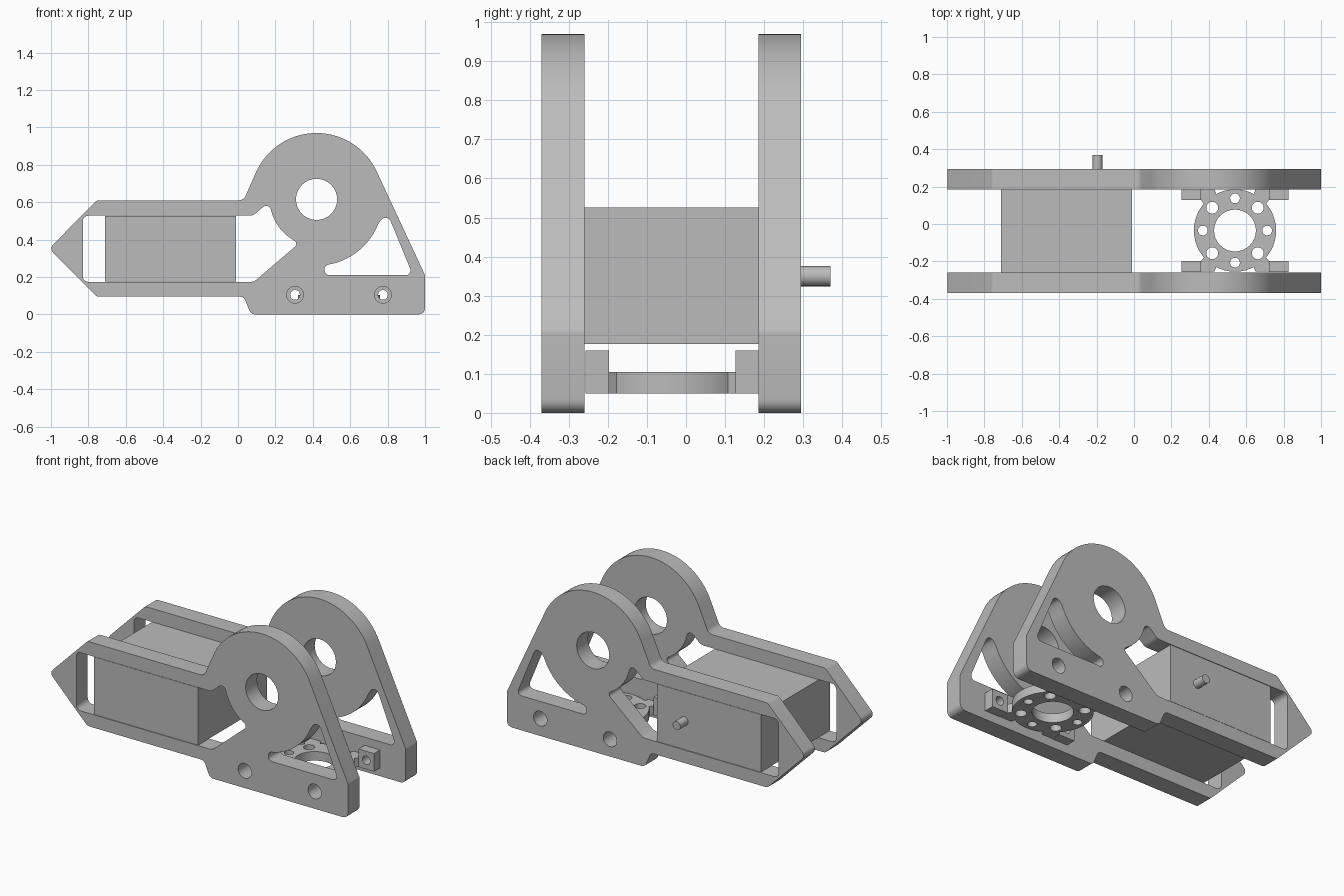
import bpy, bmesh
from math import sin, cos, tan, radians, pi
from mathutils import Vector

cube = bpy.data.objects.get("Cube")
if cube:
    bpy.data.objects.remove(cube, do_unlink=True)

grey = bpy.data.materials.new("plain grey")
grey.use_nodes = True
grey.diffuse_color = (0.5, 0.5, 0.5, 1)
grey.node_tree.nodes["Principled BSDF"].inputs["Base Color"].default_value = (0.5, 0.5, 0.5, 1)


def arc(cx, cy, r, start, end, n=16):
    """Points along an arc, angles in degrees."""
    angles = [radians(start + (end - start) * i / n) for i in range(n + 1)]
    return [(cx + r * cos(a), cy + r * sin(a)) for a in angles]


def circle(cx, cy, r, n=32):
    return arc(cx, cy, r, 0, 360, n)[:-1]


def rounded(points, steps=5):
    """Closed outline; a third value on a point is its fillet radius."""
    out = []
    for i, p in enumerate(points):
        here = Vector(p[:2])
        if len(p) < 3:
            out.append(here)
            continue
        a = (Vector(points[i - 1][:2]) - here).normalized()
        b = (Vector(points[(i + 1) % len(points)][:2]) - here).normalized()
        half = a.angle(b) / 2
        centre = here + (a + b).normalized() * p[2] / sin(half)
        t = p[2] / tan(half)
        first, last = here + a * t - centre, here + b * t - centre
        sweep = first.angle(last)
        for k in range(steps + 1):
            f = k / steps
            out.append(centre + (first * sin((1 - f) * sweep) + last * sin(f * sweep)) / sin(sweep))
    return out


def extrude(name, loops, low, high, upright=True):
    """Outline with holes, extruded along y (upright) or along z."""
    curve = bpy.data.curves.new(name, "CURVE")
    curve.dimensions = "2D"
    curve.fill_mode = "BOTH"
    curve.extrude = (high - low) / 2
    for loop in loops:
        spline = curve.splines.new("POLY")
        spline.points.add(len(loop) - 1)
        for point, co in zip(spline.points, loop):
            point.co = (co[0], co[1], 0, 1)
        spline.use_cyclic_u = True
    helper = bpy.data.objects.new(name + " curve", curve)
    bpy.context.collection.objects.link(helper)
    graph = bpy.context.evaluated_depsgraph_get()
    mesh = bpy.data.meshes.new_from_object(helper.evaluated_get(graph))
    bpy.data.objects.remove(helper, do_unlink=True)

    bm = bmesh.new()
    bm.from_mesh(mesh)
    bmesh.ops.remove_doubles(bm, verts=bm.verts, dist=0.0001)
    middle = (low + high) / 2
    for v in bm.verts:
        x, y, z = v.co
        v.co = (x, z + middle, y) if upright else (x, y, z + middle)
    bmesh.ops.recalc_face_normals(bm, faces=bm.faces)
    bm.to_mesh(mesh)
    bm.free()
    mesh.materials.clear()
    mesh.materials.append(grey)
    obj = bpy.data.objects.new(name, mesh)
    bpy.context.collection.objects.link(obj)
    bpy.ops.object.select_all(action="DESELECT")
    obj.select_set(True)
    bpy.context.view_layer.objects.active = obj
    bpy.ops.object.shade_smooth_by_angle(angle=radians(30))
    return obj


# Side plates: arrow-shaped arm, round bearing head, wide foot
HX, HZ = 0.42, 0.615
SCREWS = (0.305, 0.775)
SCREW_Z = 0.105
outline = rounded(
    [(-1.01, 0.352, 0.03), (-0.755, 0.61, 0.03), (0.03, 0.61, 0.04)]
    + arc(HX, HZ, 0.355, 157, 23, 28)
    + [(1, 0.21, 0.03), (1, 0, 0.035), (0.07, 0, 0.035),
       (0.03, 0.095, 0.03), (-0.755, 0.095, 0.03)])
motor_window = rounded(
    [(-0.83, 0.174, 0.03), (-0.83, 0.528, 0.03), (0.08, 0.528, 0.05), (0.165, 0.60, 0.025)]
    + arc(HX, HZ, 0.25, 198, 238, 8)
    + [(0.325, 0.38, 0.02), (0.085, 0.174, 0.05)])
foot_window = rounded(
    [(0.795, 0.55, 0.03)]
    + arc(HX, HZ, 0.355, -22, -75, 12)
    + [(0.462, 0.262, 0.025), (0.465, 0.21, 0.025), (0.935, 0.21, 0.025)])
plate_loops = [outline, motor_window, foot_window, circle(HX, HZ, 0.11)]
plate_loops += [circle(x, SCREW_Z, 0.045, 24) for x in SCREWS]
extrude("front_side_plate", plate_loops, -0.37, -0.26)
extrude("back_side_plate", plate_loops, 0.185, 0.295)

# Motor block held in the windows, with its output shaft
block = [(-0.71, 0.176), (-0.01, 0.176), (-0.01, 0.526), (-0.71, 0.526)]
extrude("motor_body", [block], -0.369, 0.294)
extrude("motor_shaft", [circle(-0.195, 0.35, 0.026, 20)], 0.29, 0.37)

# Mounting ring with eight bolt holes
RX, RY = 0.54, -0.035
ring_loops = [circle(RX, RY, 0.22, 48), circle(RX, RY, 0.112)]
for i in range(8):
    a = i * pi / 4
    ring_loops.append(circle(RX + 0.172 * cos(a), RY + 0.172 * sin(a),
                             0.032 if i % 2 else 0.026, 20))
extrude("mounting_ring", ring_loops, 0.05, 0.105, upright=False)

# Four lugs joining the ring to the plates: flat web plus drilled upright
web = [(-0.285, 0.162), (-0.18, 0.162), (-0.165, 0.14), (-0.157, 0.153),
       (-0.13, 0.176), (-0.10, 0.195), (-0.11, 0.22), (-0.285, 0.22)]
for sx, side in ((-1, "right"), (1, "left")):
    x = SCREWS[0] if sx < 0 else SCREWS[1]
    upright = [(x - 0.052, 0.05), (x + 0.052, 0.05), (x + 0.052, 0.16), (x - 0.052, 0.16)]
    for sy, end in ((-1, "front"), (1, "back")):
        # The web is trimmed clear of the upright
        loop = [(RX - sx * max(u, -0.183), RY + sy * v) for u, v in web[1:-1]]
        loop.append((RX + sx * 0.183, RY + sy * 0.22))
        extrude(f"{end}_{side}_web", [loop], 0.05, 0.105, upright=False)
        near, far = sorted((RY + sy * 0.162, RY + sy * 0.222))
        extrude(f"{end}_{side}_lug", [upright, circle(x, SCREW_Z, 0.026, 20)], near, far)
